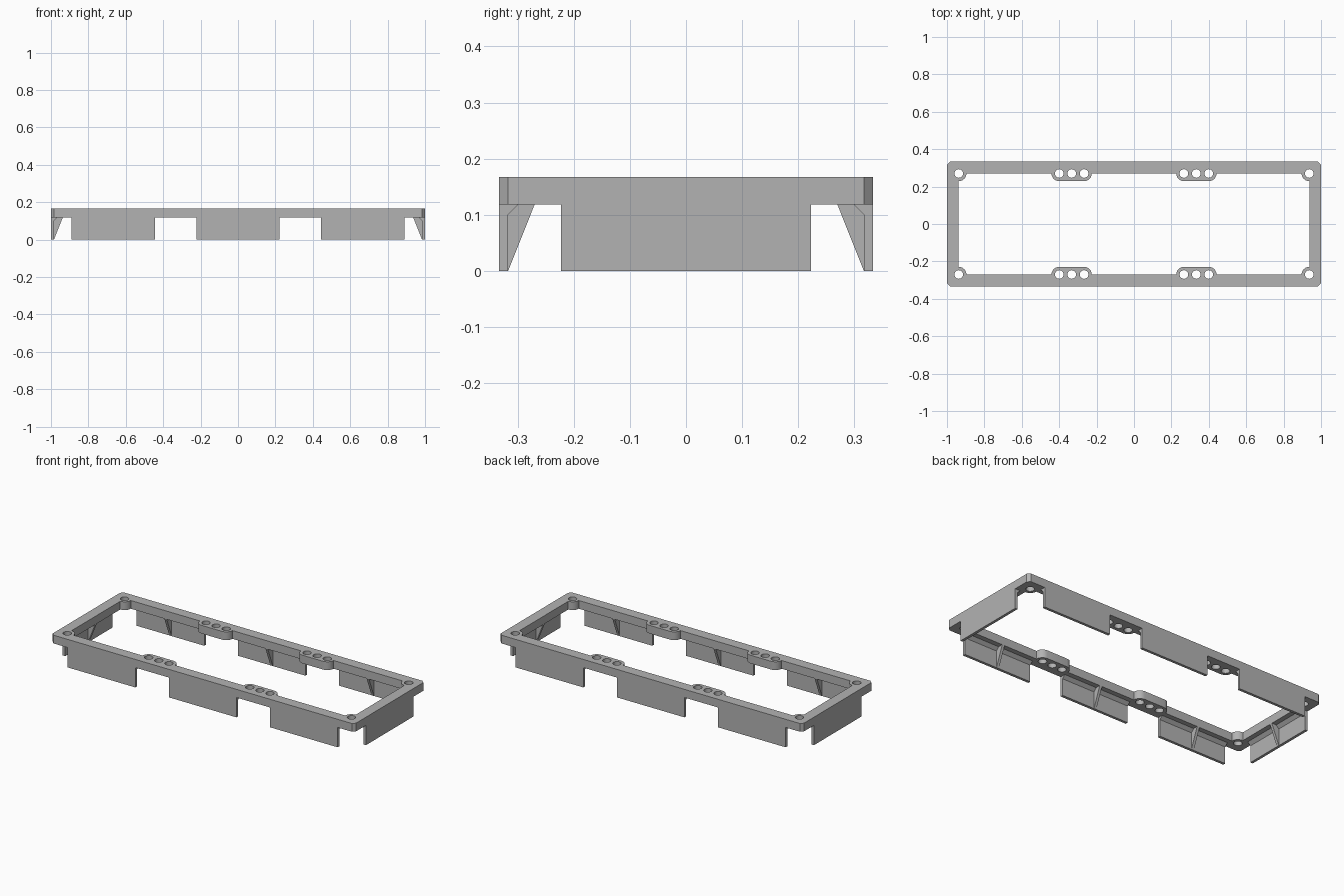
import bpy, bmesh, math
from mathutils import Matrix, Vector

if "Cube" in bpy.data.objects:
    bpy.data.objects.remove(bpy.data.objects["Cube"], do_unlink=True)

HX, HY = 1.0, 0.333          # outer half size
IX, IY = 0.937, 0.27         # inner opening half size
Z0, Z1 = 0.118, 0.167        # rim underside and top
T, CH = 0.016, 0.016         # wall thickness, corner chamfer
BOSS_R, HOLE_R = 0.041, 0.023

mat = bpy.data.materials.new("grey plastic")
mat.use_nodes = True
grey = (0.45, 0.45, 0.45, 1.0)
mat.diffuse_color = grey
mat.node_tree.nodes["Principled BSDF"].inputs["Base Color"].default_value = grey


def finish(bm, name):
    bmesh.ops.recalc_face_normals(bm, faces=bm.faces[:])
    mesh = bpy.data.meshes.new(name)
    bm.to_mesh(mesh)
    bm.free()
    mesh.materials.append(mat)
    obj = bpy.data.objects.new(name, mesh)
    bpy.context.collection.objects.link(obj)
    return obj


def arc(cx, cy, r, a0, a1, n):
    angles = [math.radians(a0 + (a1 - a0) * i / n) for i in range(n + 1)]
    return [(cx + r * math.cos(a), cy + r * math.sin(a)) for a in angles]


# Rim: chamfered outline, opening with rounded tabs and corner bosses, holes
outer = [(HX, -HY + CH), (HX, HY - CH), (HX - CH, HY), (-HX + CH, HY),
         (-HX, HY - CH), (-HX, -HY + CH), (-HX + CH, -HY), (HX - CH, -HY)]

half = arc(IX, IY, BOSS_R, 270, 180, 6)
for c in (1 / 3, -1 / 3):
    half += arc(c + 1 / 15, IY, BOSS_R, 360, 270, 6)
    half += arc(c - 1 / 15, IY, BOSS_R, 270, 180, 6)
half += arc(-IX, IY, BOSS_R, 360, 270, 6)
opening = half + [(-x, -y) for x, y in half]

holes = []
for s in (-1, 1):
    for c in (-1, 1):
        xs = [c * IX] + [c / 3 + d / 15 for d in (-1, 0, 1)]
        holes += [arc(x, s * IY, HOLE_R, 0, 345, 23) for x in xs]

bm = bmesh.new()
for loop in [outer, opening] + holes:
    vs = [bm.verts.new((x, y, Z0)) for x, y in loop]
    for i, v in enumerate(vs):
        bm.edges.new((v, vs[(i + 1) % len(vs)]))
bmesh.ops.triangle_fill(bm, use_beauty=True, use_dissolve=False, edges=bm.edges[:])
ext = bmesh.ops.extrude_face_region(bm, geom=bm.faces[:])
top = [g for g in ext["geom"] if isinstance(g, bmesh.types.BMVert)]
bmesh.ops.translate(bm, verts=top, vec=(0, 0, Z1 - Z0))
rim = finish(bm, "rim")
bpy.context.view_layer.objects.active = rim
rim.select_set(True)
bpy.ops.object.shade_smooth_by_angle(angle=math.radians(30))


def prism(bm, profile, half_width, centre, matrix):
    """Sweep a (distance inward, z) profile along the wall direction."""
    ends = [[bm.verts.new(matrix @ Vector((centre + s * half_width, d, z)))
             for d, z in profile] for s in (-1, 1)]
    bm.faces.new(ends[0])
    bm.faces.new(ends[1][::-1])
    n = len(profile)
    for i in range(n):
        j = (i + 1) % n
        bm.faces.new((ends[0][i], ends[0][j], ends[1][j], ends[1][i]))


# Skirt panels with a fillet under the rim and a triangular rib in the middle
panel_profile = [(0, 0), (T, 0), (T, Z0 - 0.018), (T + 0.018, Z0), (0, Z0)]
rib_profile = [(T, 0), (HY - IY, Z0), (T, Z0)]
sides = [("front", 0, HY, (-0.667, 0, 0.667)), ("right", 90, HX, (0,)),
         ("back", 180, HY, (-0.667, 0, 0.667)), ("left", 270, HX, (0,))]
names = {"right": "left", "left": "right"}  # rotation by 90 puts the wall on +x
for side, angle, dist, centres in sides:
    matrix = (Matrix.Rotation(math.radians(angle), 4, 'Z')
              @ Matrix.Translation((0, -dist, 0)))
    for k, c in enumerate(centres):
        label = f"{names.get(side, side)}_{k + 1}"
        for part, profile, w in (("skirt_panel", panel_profile, 0.223),
                                 ("rib", rib_profile, 0.008)):
            bm = bmesh.new()
            prism(bm, profile, w, c, matrix)
            finish(bm, f"{part}_{label}")
